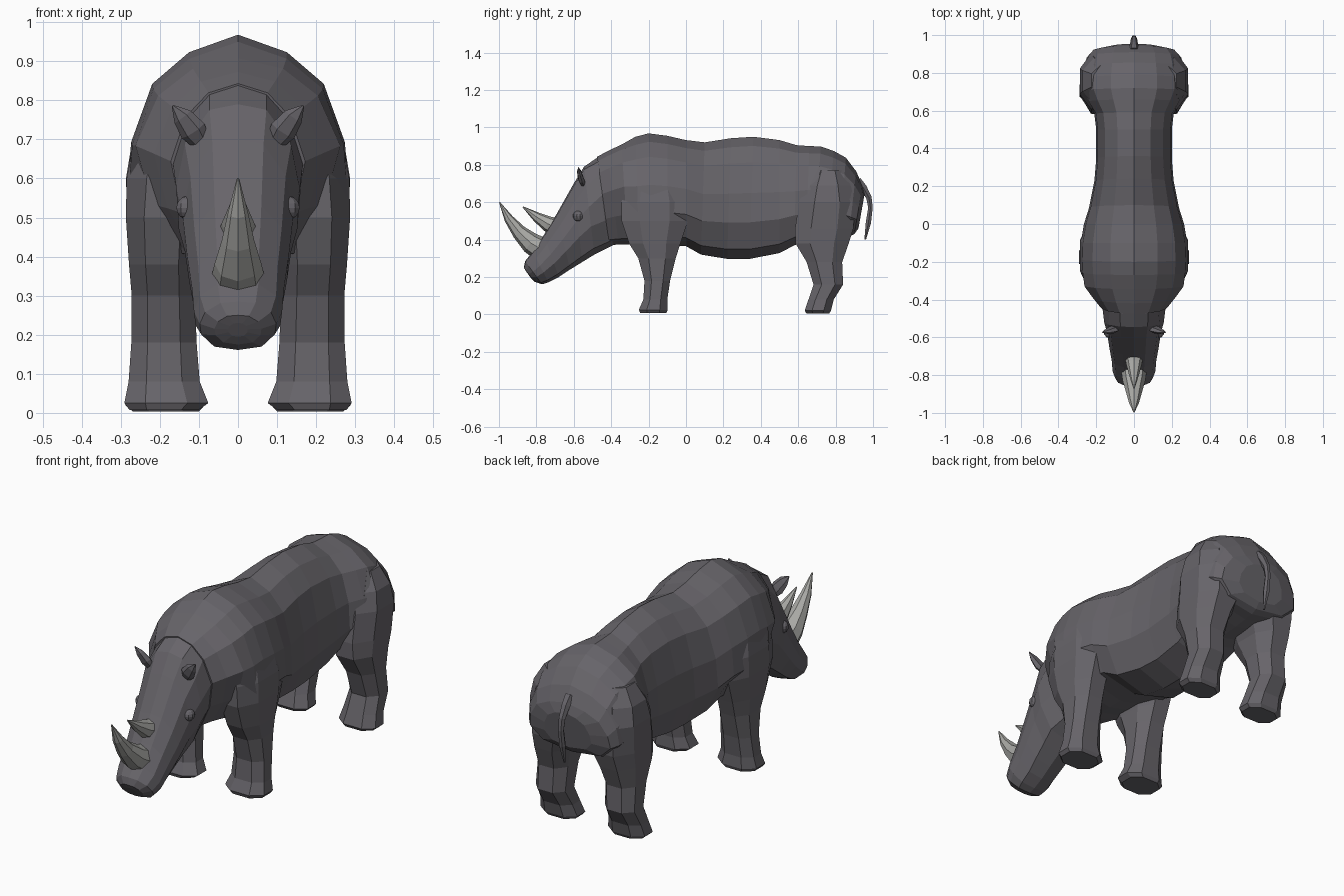
import bpy, bmesh, math
from mathutils import Vector

cube = bpy.data.objects.get("Cube")
if cube:
    bpy.data.objects.remove(cube, do_unlink=True)


def material(name, rgb):
    m = bpy.data.materials.new(name)
    m.use_nodes = True
    m.diffuse_color = (*rgb, 1)
    node = next(n for n in m.node_tree.nodes if n.type == 'BSDF_PRINCIPLED')
    node.inputs["Base Color"].default_value = (*rgb, 1)
    return m


HIDE = material("grey hide", (0.135, 0.128, 0.143))
HORN = material("pale horn", (0.40, 0.40, 0.38))


def finish(bm, name, mat):
    bmesh.ops.recalc_face_normals(bm, faces=bm.faces)
    mesh = bpy.data.meshes.new(name)
    bm.to_mesh(mesh)
    bm.free()
    mesh.materials.append(mat)
    obj = bpy.data.objects.new(name, mesh)
    bpy.context.collection.objects.link(obj)
    return obj


def loft(name, rings, mat):
    """Skin a list of equal-length rings and cap both ends."""
    bm = bmesh.new()
    loops = [[bm.verts.new(p) for p in ring] for ring in rings]
    n = len(loops[0])
    for a, b in zip(loops, loops[1:]):
        for i in range(n):
            j = (i + 1) % n
            bm.faces.new((a[i], a[j], b[j], b[i]))
    bm.faces.new(loops[0])
    bm.faces.new(loops[-1])
    return finish(bm, name, mat)


def section(profile, yt, zt, yb, zb, w):
    """Mirrored ring from a half profile of (width, height) fractions."""
    half = [(u * w, yb + (yt - yb) * t, zb + (zt - zb) * t) for u, t in profile]
    return half + [(-x, y, z) for x, y, z in reversed(half[1:-1])]


def tube(name, points, mat, sides, flat=1.0):
    """Taper along (x, y, z, radius) points; flat scales the non-x radius."""
    rings = []
    for i, p in enumerate(points):
        a, b = points[max(i - 1, 0)], points[min(i + 1, len(points) - 1)]
        d = (Vector(b[:3]) - Vector(a[:3])).normalized()
        u = (Vector((1, 0, 0)) - d * d.x).normalized()
        v = d.cross(u) * flat
        rings.append([Vector(p[:3]) + p[3] * (u * math.cos(k) + v * math.sin(k))
                      for k in (math.tau * s / sides for s in range(sides))])
    return loft(name, rings, mat)


def leg(name, rings, side):
    """Octagonal limb from (z, front y, back y, inner x, outer x)."""
    corners = [(.5, 1), (1, .45), (1, -.45), (.5, -1),
               (-.5, -1), (-1, -.45), (-1, .45), (-.5, 1)]
    loops = []
    for z, y0, y1, x0, x1 in rings:
        cx, cy, rx, ry = (x0 + x1) / 2, (y0 + y1) / 2, (x1 - x0) / 2, (y1 - y0) / 2
        loops.append([(side * (cx + a * rx), cy + b * ry, z) for a, b in corners])
    return loft(name, loops, HIDE)


def fuse(base, parts):
    """Union the parts into the base so no surfaces stay buried inside."""
    for part in parts:
        mod = base.modifiers.new("union", 'BOOLEAN')
        mod.operation = 'UNION'
        mod.solver = 'EXACT'
        mod.object = part
    graph = bpy.context.evaluated_depsgraph_get()
    mesh = bpy.data.meshes.new_from_object(base.evaluated_get(graph))
    base.modifiers.clear()
    base.data = mesh
    for part in parts:
        bpy.data.objects.remove(part, do_unlink=True)


# Torso: top y, top z, bottom y, bottom z, half width
NECK = [(0, 1), (.44, .95), (.78, .82), (1, .58), (.84, .3), (.5, .06), (0, 0)]
TORSO = [(0, 1), (.44, .925), (.77, .79), (.96, .54), (1, .3), (.72, .08), (0, 0)]
neck = [(-.475, .843, -.41, .37, .172), (-.42, .873, -.36, .374, .215),
        (-.345, .908, -.31, .374, .262)]
torso_rings = [
    (-.27, .95, -.25, .375, .282),
    (-.2, .968, -.18, .37, .285), (-.1, .955, -.1, .37, .282),
    (0, .932, 0, .365, .265), (.1, .92, .08, .32, .238),
    (.24, .942, .22, .297, .21), (.36, .95, .34, .297, .2),
    (.5, .932, .5, .328, .2), (.59, .905, .58, .37, .21),
    (.66, .9, .64, .39, .25), (.72, .898, .69, .395, .278),
    (.79, .874, .75, .4, .276), (.855, .838, .82, .41, .264),
    (.91, .765, .87, .415, .25), (.943, .69, .9, .43, .222),
    (.955, .645, .922, .46, .13)]
body = loft("body", [section(NECK, *s) for s in neck]
            + [section(TORSO, *s) for s in torso_rings], HIDE)

# Head, tapering down to the muzzle
HEAD = [(0, 1), (.46, .97), (.86, .78), (1, .54), (.96, .32), (.62, .07), (0, 0)]
nape = [(-.4, .866, -.33, .4, .16), (-.475, .838, -.42, .355, .166)]
head_rings = [
    (-.545, .79, -.49, .32, .158), (-.6, .7, -.555, .28, .142),
    (-.69, .54, -.62, .24, .13), (-.76, .425, -.68, .2, .118),
    (-.82, .335, -.735, .172, .113), (-.86, .285, -.77, .161, .098),
    (-.867, .25, -.81, .175, .06), (-.855, .23, -.83, .195, .025)]
head = loft("head", [section(NECK, *s) for s in nape]
            + [section(HEAD, *s) for s in head_rings], HIDE)

# Legs
front_leg = [
    (.008, -.245, -.105, .1, .278), (.025, -.252, -.098, .076, .291),
    (.08, -.228, -.1, .098, .28), (.18, -.222, -.085, .106, .273),
    (.3, -.255, -.055, .11, .272), (.38, -.305, -.03, .11, .279),
    (.5, -.345, .01, .1, .287), (.6, -.345, .01, .08, .285),
    (.7, -.32, -.02, .06, .266), (.78, -.27, -.08, .04, .22)]
hind_leg = [
    (.004, .645, .765, .1, .27), (.02, .635, .775, .085, .288),
    (.08, .655, .79, .1, .278), (.16, .682, .84, .11, .272),
    (.28, .645, .835, .105, .27), (.38, .585, .87, .085, .276),
    (.46, .583, .895, .05, .281), (.6, .605, .905, .04, .287),
    (.69, .635, .88, .03, .272), (.77, .68, .84, .03, .226)]

parts = [head]
for side, label in ((1, "left"), (-1, "right")):
    parts.append(leg(label + "_front_leg", front_leg, side))
    parts.append(leg(label + "_hind_leg", hind_leg, side))

    # Pointed ear, flattened front to back
    tube(label + "_ear", [(side * .09, -.545, .685, .022), (side * .115, -.56, .722, .035),
                          (side * .142, -.57, .758, .026), (side * .167, -.575, .786, .003)],
         HIDE, 6, .5)

    # Eye
    bm = bmesh.new()
    bmesh.ops.create_uvsphere(bm, u_segments=10, v_segments=8, radius=.03)
    bmesh.ops.translate(bm, verts=bm.verts, vec=(side * .129, -.575, .525))
    finish(bm, label + "_eye", HIDE)

fuse(body, parts)

# Horns
tube("front_horn", [(0, -.775, .35, .068), (0, -.83, .382, .06), (0, -.892, .44, .042),
                    (0, -.948, .512, .026), (0, -.997, .6, .003)], HORN, 8, .95)
tube("rear_horn", [(0, -.68, .46, .052), (0, -.74, .485, .042),
                   (0, -.8, .522, .026), (0, -.872, .575, .003)], HORN, 8)

# Tail
tube("tail", [(0, .915, .715, .026), (0, .948, .678, .022), (0, .978, .625, .017),
              (0, .986, .57, .014), (0, .975, .49, .016), (0, .958, .4, .005)], HIDE, 6)
